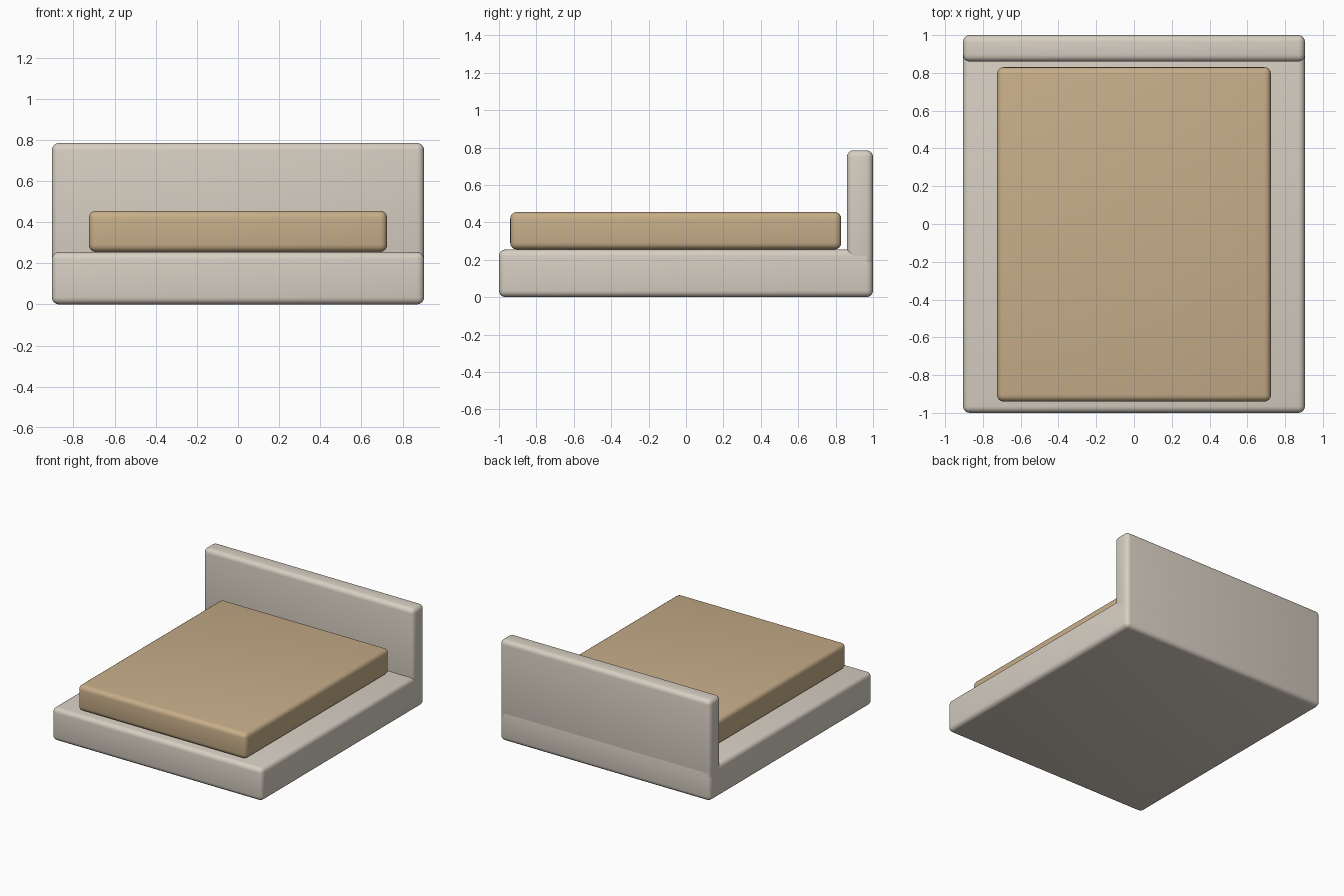
import bpy
import bmesh
from mathutils import Vector

cube = bpy.data.objects.get("Cube")
if cube:
    bpy.data.objects.remove(cube, do_unlink=True)


def make_material(name, colour):
    mat = bpy.data.materials.new(name)
    mat.use_nodes = True
    mat.diffuse_color = colour
    mat.node_tree.nodes["Principled BSDF"].inputs["Base Color"].default_value = colour
    return mat


def rounded_box(name, low, high, radius, mat):
    """Box between two corners with softly rounded edges."""
    low, high = Vector(low), Vector(high)
    size, centre = high - low, (low + high) / 2
    bm = bmesh.new()
    bmesh.ops.create_cube(bm, size=1)
    bmesh.ops.scale(bm, vec=size, verts=bm.verts)
    mesh = bpy.data.meshes.new(name)
    bm.to_mesh(mesh)
    bm.free()
    mesh.materials.append(mat)
    obj = bpy.data.objects.new(name, mesh)
    obj.location = centre
    bpy.context.collection.objects.link(obj)
    bevel = obj.modifiers.new("Rounded edges", 'BEVEL')
    bevel.width = radius
    bevel.segments = 4
    for poly in mesh.polygons:
        poly.use_smooth = True
    return obj


upholstery = make_material("light beige fabric", (0.68, 0.62, 0.54, 1))
bedding = make_material("tan bedding", (0.57, 0.42, 0.25, 1))

# Platform, mattress on top, and headboard sunk into the back of the platform
rounded_box("bed_base", (-0.905, -1, 0), (0.905, 1, 0.255), 0.035, upholstery)
rounded_box("mattress", (-0.725, -0.94, 0.255), (0.725, 0.83, 0.455), 0.035, bedding)
rounded_box("headboard", (-0.905, 0.86, 0.15), (0.905, 1, 0.785), 0.035, upholstery)
